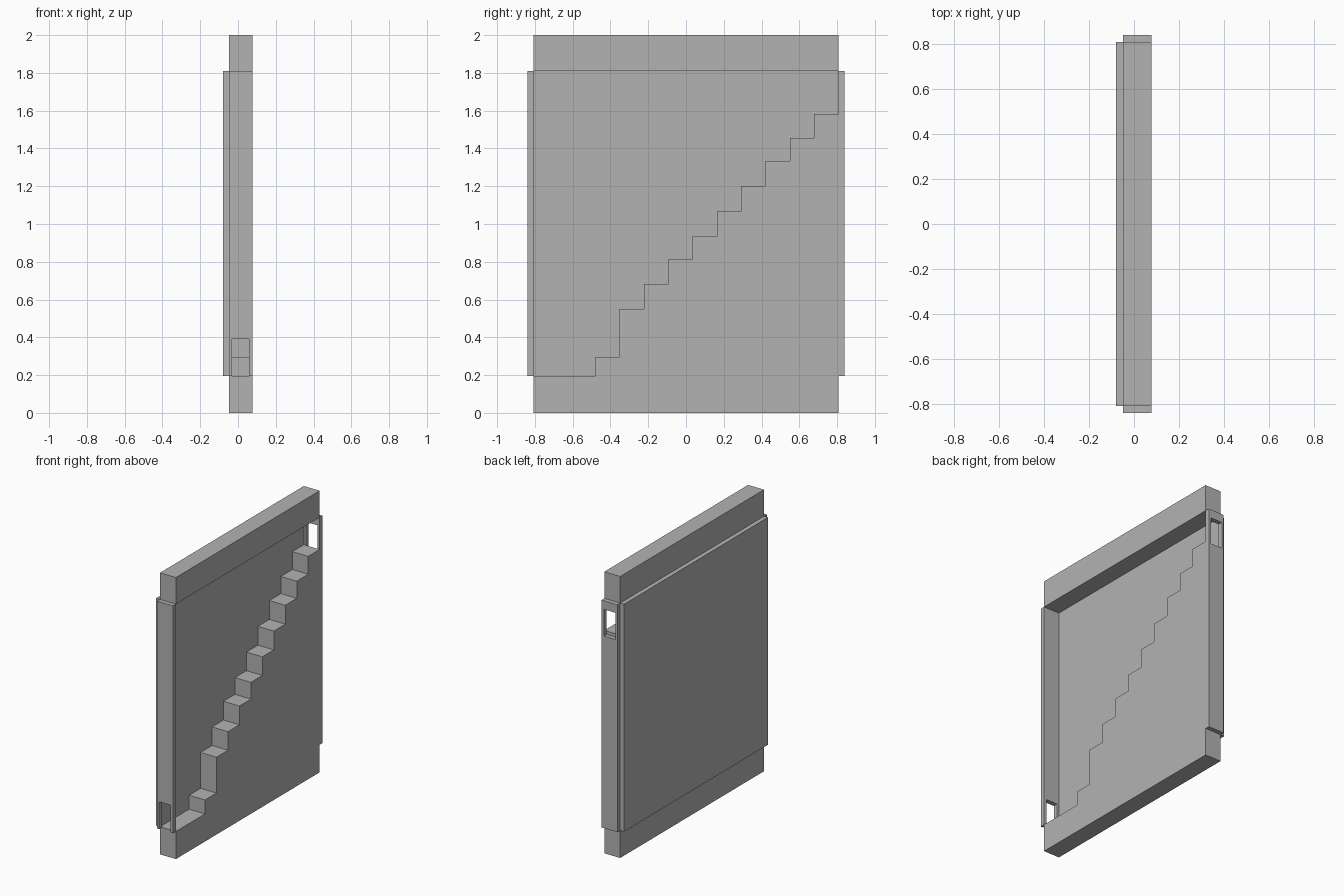
import bpy
import bmesh

if "Cube" in bpy.data.objects:
    bpy.data.objects.remove(bpy.data.objects["Cube"])

grey = bpy.data.materials.new("plain_grey")
grey.diffuse_color = (0.45, 0.45, 0.45, 1)
grey.use_nodes = True
grey.node_tree.nodes["Principled BSDF"].inputs["Base Color"].default_value = grey.diffuse_color

X_BACK, X_IN, X_FRONT = -0.079, -0.048, 0.077   # back sheet, cavity back, open face
Y_IN, Y_OUT = 0.807, 0.839                      # inside and outside of end plates
Z_LOW, Z_HIGH = 0.196, 1.811                    # beam edges


def extrude_profile(name, outline, axis, start, end):
    """Extrude a closed 2D outline along x (points y,z) or y (points x,z)."""
    bm = bmesh.new()
    if axis == "x":
        verts = [bm.verts.new((start, a, b)) for a, b in outline]
        shift = (end - start, 0, 0)
    else:
        verts = [bm.verts.new((a, start, b)) for a, b in outline]
        shift = (0, end - start, 0)
    face = bm.faces.new(verts)
    grown = bmesh.ops.extrude_face_region(bm, geom=[face], use_keep_orig=True)
    moved = [v for v in grown["geom"] if isinstance(v, bmesh.types.BMVert)]
    bmesh.ops.translate(bm, verts=moved, vec=shift)
    bmesh.ops.recalc_face_normals(bm, faces=bm.faces)
    mesh = bpy.data.meshes.new(name)
    bm.to_mesh(mesh)
    bm.free()
    mesh.materials.append(grey)
    obj = bpy.data.objects.new(name, mesh)
    bpy.context.collection.objects.link(obj)
    return obj


def box(name, x0, x1, y0, y1, z0, z1):
    return extrude_profile(name, [(y0, z0), (y1, z0), (y1, z1), (y0, z1)], "x", x0, x1)


# Beams and back sheet
box("bottom_beam", X_IN, X_FRONT, -Y_IN, Y_IN, 0, Z_LOW)
box("top_beam", X_IN, X_FRONT, -Y_IN, Y_IN, Z_HIGH, 2)
box("back_panel", X_BACK, X_IN, -Y_IN, Y_IN, Z_LOW, Z_HIGH)

# Staircase block with a stepped top edge
treads = [0.295, 0.55, 0.682, 0.815, 0.934, 1.066, 1.20, 1.334, 1.456, 1.583]
outline = [(Y_IN, Z_LOW)]
y, z = -0.480, Z_LOW
outline.append((y, z))
for i, top in enumerate(treads):
    outline.append((y, top))
    y = -0.480 + (i + 1) * (Y_IN + 0.480) / len(treads)
    outline.append((y, top))
extrude_profile("stairs", outline, "x", X_IN, X_FRONT)

# Front end plate, with a doorway reaching its bottom edge
D0, D1 = -0.032, 0.058
extrude_profile("front_end_plate", [
    (X_IN, Z_LOW), (D0, Z_LOW), (D0, 0.39), (D1, 0.39), (D1, Z_LOW),
    (X_FRONT, Z_LOW), (X_FRONT, Z_HIGH), (X_IN, Z_HIGH)], "y", -Y_OUT, -Y_IN)

# Back end plate, built around a doorway at the top of the stairs
W0, W1 = 1.56, 1.75
box("back_end_plate_lower", X_IN, X_FRONT, Y_IN, Y_OUT, Z_LOW, W0)
extrude_profile("back_end_plate_upper", [
    (X_IN, W0), (D0, W0), (D0, W1), (D1, W1), (D1, W0),
    (X_FRONT, W0), (X_FRONT, Z_HIGH), (X_IN, Z_HIGH)], "y", Y_IN, Y_OUT)
